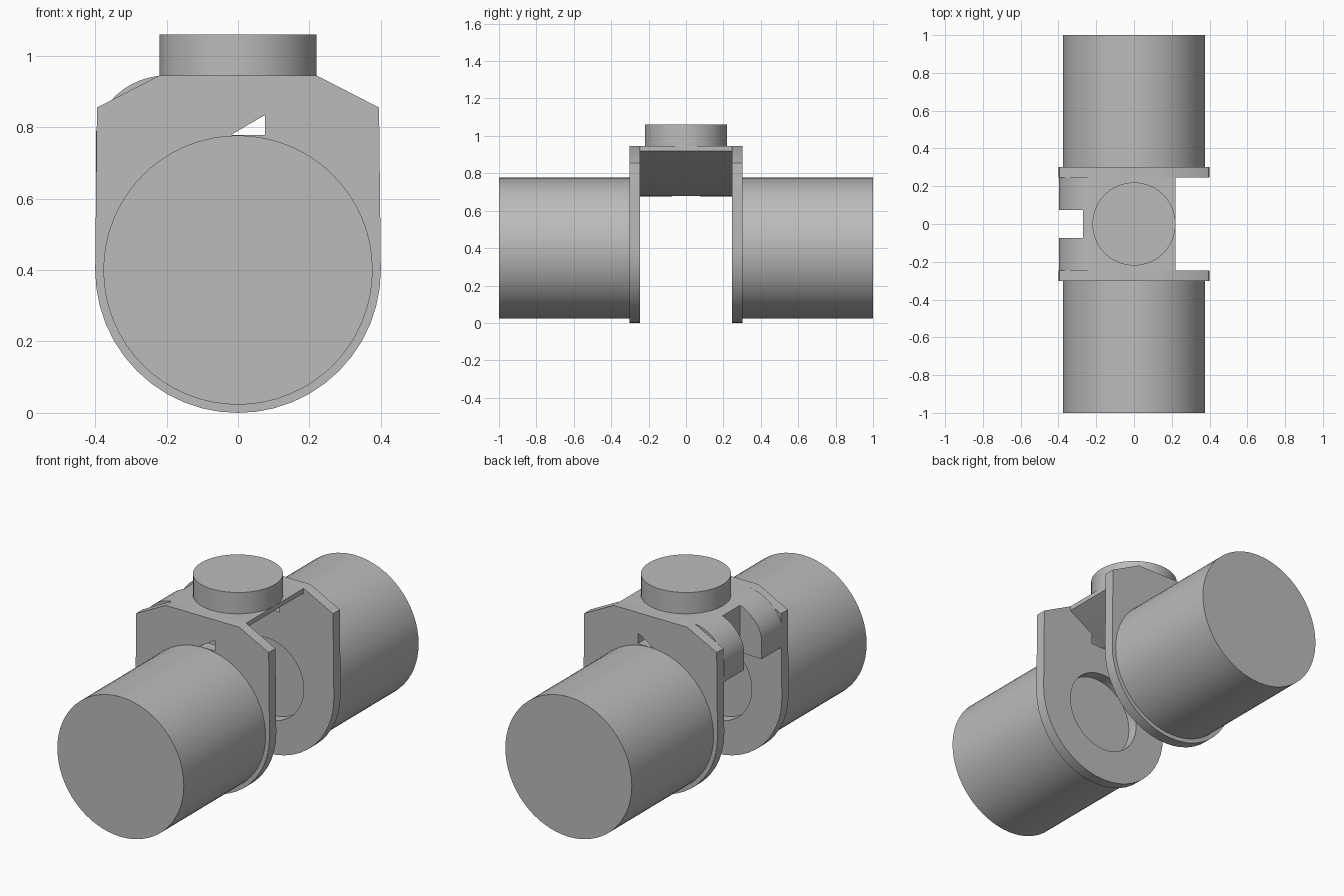
import bpy, math
from mathutils import Vector

cube = bpy.data.objects.get("Cube")
if cube:
    bpy.data.objects.remove(cube, do_unlink=True)

grey = bpy.data.materials.new("plain_grey")
grey.use_nodes = True
colour = (0.5, 0.5, 0.5, 1)
grey.diffuse_color = colour
grey.node_tree.nodes["Principled BSDF"].inputs["Base Color"].default_value = colour

AXIS_Z = 0.4      # height of the barrel axis
TOP = 0.945       # top of plates and bridge
HOLE_R = 0.22


def activate(obj):
    bpy.ops.object.select_all(action='DESELECT')
    obj.select_set(True)
    bpy.context.view_layer.objects.active = obj


def finish(obj, name):
    obj.name = name
    obj.data.materials.clear()
    obj.data.materials.append(grey)
    activate(obj)
    bpy.ops.object.shade_smooth_by_angle(angle=math.radians(30))
    return obj


def arc(cx, cz, r, start, end, steps):
    angles = [math.radians(start + (end - start) * i / steps) for i in range(steps + 1)]
    return [(cx + r * math.cos(a), cz + r * math.sin(a)) for a in angles]


def extrude_profile(name, outlines, y, depth):
    """Fill x-z outlines (inner ones become holes), extruded along y about a centre."""
    curve = bpy.data.curves.new(name, 'CURVE')
    curve.dimensions = '2D'
    curve.fill_mode = 'BOTH'
    curve.extrude = depth / 2
    for points in outlines:
        spline = curve.splines.new('POLY')
        spline.points.add(len(points) - 1)
        for p, (x, z) in zip(spline.points, points):
            p.co = (x, z, 0, 1)
        spline.use_cyclic_u = True
    obj = bpy.data.objects.new(name, curve)
    bpy.context.collection.objects.link(obj)
    obj.rotation_euler.x = math.pi / 2
    obj.location.y = y
    activate(obj)
    bpy.ops.object.convert(target='MESH')
    obj = bpy.context.object
    bpy.ops.object.transform_apply(location=True, rotation=True, scale=True)
    bpy.ops.object.mode_set(mode='EDIT')
    bpy.ops.mesh.select_all(action='SELECT')
    bpy.ops.mesh.remove_doubles(threshold=0.0001)
    bpy.ops.mesh.normals_make_consistent(inside=False)
    bpy.ops.object.mode_set(mode='OBJECT')
    return finish(obj, name)


def cylinder(name, radius, depth, location, along_y=False):
    bpy.ops.mesh.primitive_cylinder_add(
        vertices=64, radius=radius, depth=depth, location=location,
        rotation=(math.pi / 2 if along_y else 0, 0, 0))
    return finish(bpy.context.object, name)


# Side plate outline: round foot, chamfered shoulders, slot in the top edge
plate = (arc(0, AXIS_Z, 0.4, 180, 360, 24)
         + [(0.395, 0.855), (0.22, TOP), (0.075, TOP), (0.075, 0.778),
            (-0.075, 0.778), (-0.075, TOP), (-0.22, TOP), (-0.395, 0.855)])
hole = arc(0, AXIS_Z, HOLE_R, 0, 360, 48)[:-1]

# Tenon section that fills the slot above the sloping underside
tenon = [(-0.075, 0.778), (-0.02, 0.778), (0.075, 0.835), (0.075, TOP), (-0.075, TOP)]

for side, word in ((-1, "front"), (1, "back")):
    cylinder(word + "_barrel", 0.377, 0.697, (0, side * 0.6515, AXIS_Z), True)
    extrude_profile(word + "_plate", [plate, hole], side * 0.274, 0.058)
    extrude_profile(word + "_tenon", [tenon], side * 0.274, 0.058)

# Bridge between the plates: rolled edge on one side, sloping underside
roll = [(-0.2 - 0.198 * math.sin(t), 0.78 + 0.165 * math.cos(t) ** 1.15)
        for t in [math.radians(7.5 * i) for i in range(12)]]
bridge = extrude_profile(
    "bridge",
    [[(0.22, TOP)] + roll + [(-0.398, 0.78), (-0.398, 0.675), (-0.27, 0.68),
                             (0, 0.79), (0.22, 0.92)]],
    0, 0.49)

# Notch in the rolled edge
bpy.ops.mesh.primitive_cube_add(size=1, location=(-0.37, 0, 0.8))
cutter = bpy.context.object
cutter.name = "notch_cutter"
cutter.scale = (0.2, 0.15, 0.5)
cutter.hide_render = True
notch = bridge.modifiers.new("notch", 'BOOLEAN')
notch.operation = 'DIFFERENCE'
notch.solver = 'EXACT'
notch.object = cutter
activate(bridge)
bpy.ops.object.modifier_move_to_index(modifier="notch", index=0)
bpy.ops.object.modifier_apply(modifier="notch")
bpy.data.objects.remove(cutter, do_unlink=True)

# Round knob on top
cylinder("top_knob", HOLE_R, 0.115, (0, 0, TOP + 0.0575))
